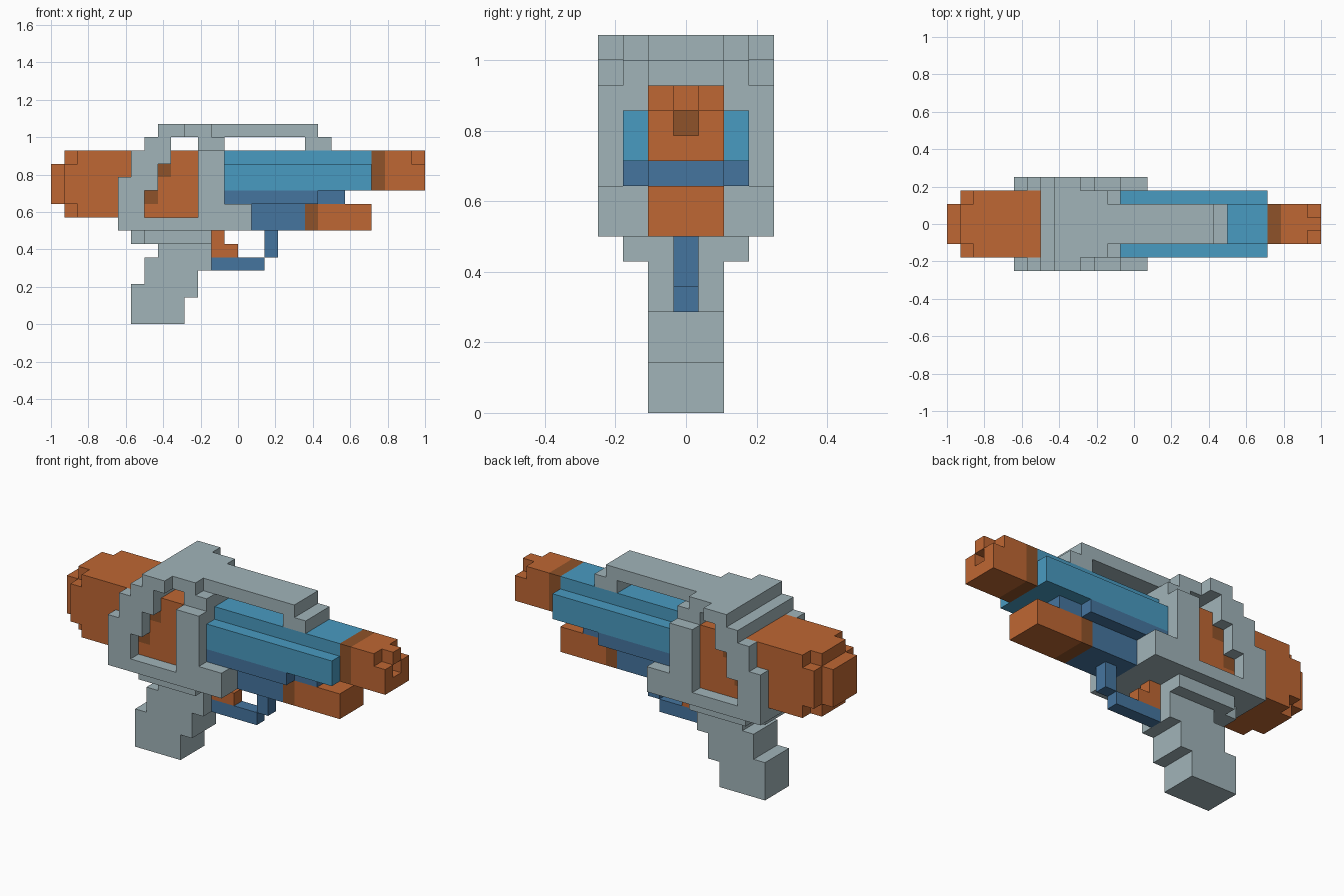
import bpy, bmesh, math
from mathutils import Vector

if "Cube" in bpy.data.objects:
    bpy.data.objects.remove(bpy.data.objects["Cube"], do_unlink=True)

U = 2 / 28  # one block


def srgb(h):
    c = [int(h[i:i + 2], 16) / 255 for i in (0, 2, 4)]
    return [v / 12.92 if v < 0.04045 else ((v + 0.055) / 1.055) ** 2.4 for v in c] + [1]


def material(name, h):
    m = bpy.data.materials.new(name)
    m.use_nodes = True
    m.diffuse_color = srgb(h)
    bsdf = m.node_tree.nodes["Principled BSDF"]
    bsdf.inputs["Base Color"].default_value = srgb(h)
    bsdf.inputs["Roughness"].default_value = 0.8
    return m


GREY = material("pale grey", "A1B4B9")
ORANGE = material("orange", "BF6733")
BROWN = material("dark orange", "8F5229")
BLUE = material("light blue", "499BC1")
NAVY = material("dark blue", "45759F")

taken = set()  # blocks already used by an earlier part


def cells(boxes):
    """Blocks filled by boxes (x0, x1, z0, z1, y half width in whole blocks from centre)."""
    return {(x, y, z) for x0, x1, z0, z1, w in boxes
            for x in range(x0, x1) for z in range(z0, z1) for y in range(-w, w + 1)}


def build(name, mat, filled):
    """Skin a set of blocks with its outer faces and merge the flat areas."""
    filled = filled - taken
    taken.update(filled)
    bm = bmesh.new()
    verts = {}
    for c in filled:
        for axis in range(3):
            for s in (0, 1):
                n = list(c)
                n[axis] += 2 * s - 1
                if tuple(n) in filled:
                    continue
                a, b = (axis + 1) % 3, (axis + 2) % 3
                quad = []
                for da, db in ((0, 0), (1, 0), (1, 1), (0, 1)):
                    p = list(c)
                    p[axis] += s
                    p[a] += da
                    p[b] += db
                    p = tuple(p)
                    if p not in verts:
                        verts[p] = bm.verts.new((p[0] * U, (p[1] - 0.5) * U, p[2] * U))
                    quad.append(verts[p])
                bm.faces.new(quad if s else quad[::-1])
    bmesh.ops.dissolve_limit(bm, angle_limit=math.radians(1),
                             verts=bm.verts[:], edges=bm.edges[:])
    me = bpy.data.meshes.new(name)
    bm.to_mesh(me)
    bm.free()
    me.materials.append(mat)
    ob = bpy.data.objects.new(name, me)
    bpy.context.collection.objects.link(ob)
    return ob


def side(boxes):
    """Keep only the outermost blocks on both sides."""
    return {c for c in cells(boxes) if abs(c[1]) == 3}


# Dark marks on the body, the barrel collars and the back of the muzzle hole
build("body_marks", BROWN, {(x, y, z) for x, z in ((-7, 9), (-6, 11)) for y in (-2, 2)})
build("barrel_collar", BROWN, cells([(10, 11, 10, 13, 1)]))
build("lower_collar", BROWN, cells([(5, 6, 7, 9, 1)]))
build("muzzle_hole", BROWN, {(12, 0, 11)})

# Body core with stepped rear cap
build("body_core", ORANGE, cells([
    (-14, -13, 9, 12, 1), (-13, -12, 9, 12, 2), (-13, -12, 8, 13, 1), (-12, -3, 8, 13, 2)]))

# Muzzle with trimmed upper corners, a sight block and a hole
build("muzzle", ORANGE, cells([(11, 13, 10, 13, 1), (13, 14, 10, 12, 1), (13, 14, 12, 13, 0)])
      - {(13, 0, 11)})
build("lower_muzzle", ORANGE, cells([(6, 10, 7, 9, 1)]))

# Barrel and its underside
build("barrel", BLUE, cells([(-1, 10, 10, 13, 1), (-1, 10, 10, 12, 2)]))
build("under_barrel", NAVY, cells([(-1, 6, 9, 10, 2), (6, 8, 9, 10, 1), (1, 5, 7, 9, 1)]))

# Frame: base, front column and stepped rear arch
build("frame", GREY,
      cells([(-9, -1, 7, 8, 3), (-1, 1, 7, 9, 3), (-3, -1, 8, 13, 3), (-3, -1, 13, 14, 2),
             (-7, -5, 13, 14, 3)])
      | side([(-9, -8, 7, 11, 3), (-8, -7, 7, 13, 3), (-7, -6, 10, 13, 3), (-6, -5, 12, 13, 3)]))

# Top rail and its front post
build("top_rail", GREY, cells([
    (-6, -4, 14, 15, 3), (-4, -2, 14, 15, 2), (-2, 6, 14, 15, 1), (5, 7, 13, 14, 1)]))

# Grip
build("grip_mount", GREY, cells([(-8, -7, 6, 7, 1), (-7, -2, 6, 7, 2)]))
build("grip", GREY, cells([
    (-8, -4, 0, 2, 1), (-8, -3, 2, 3, 1), (-7, -3, 3, 4, 1), (-7, -2, 4, 5, 1), (-6, -2, 5, 6, 1)]))

# Trigger and guard
build("trigger", ORANGE, cells([(-2, -1, 5, 7, 0), (-1, 0, 5, 6, 0)]))
build("trigger_guard", NAVY, cells([(-2, 2, 4, 5, 0), (2, 3, 5, 7, 0)]))
